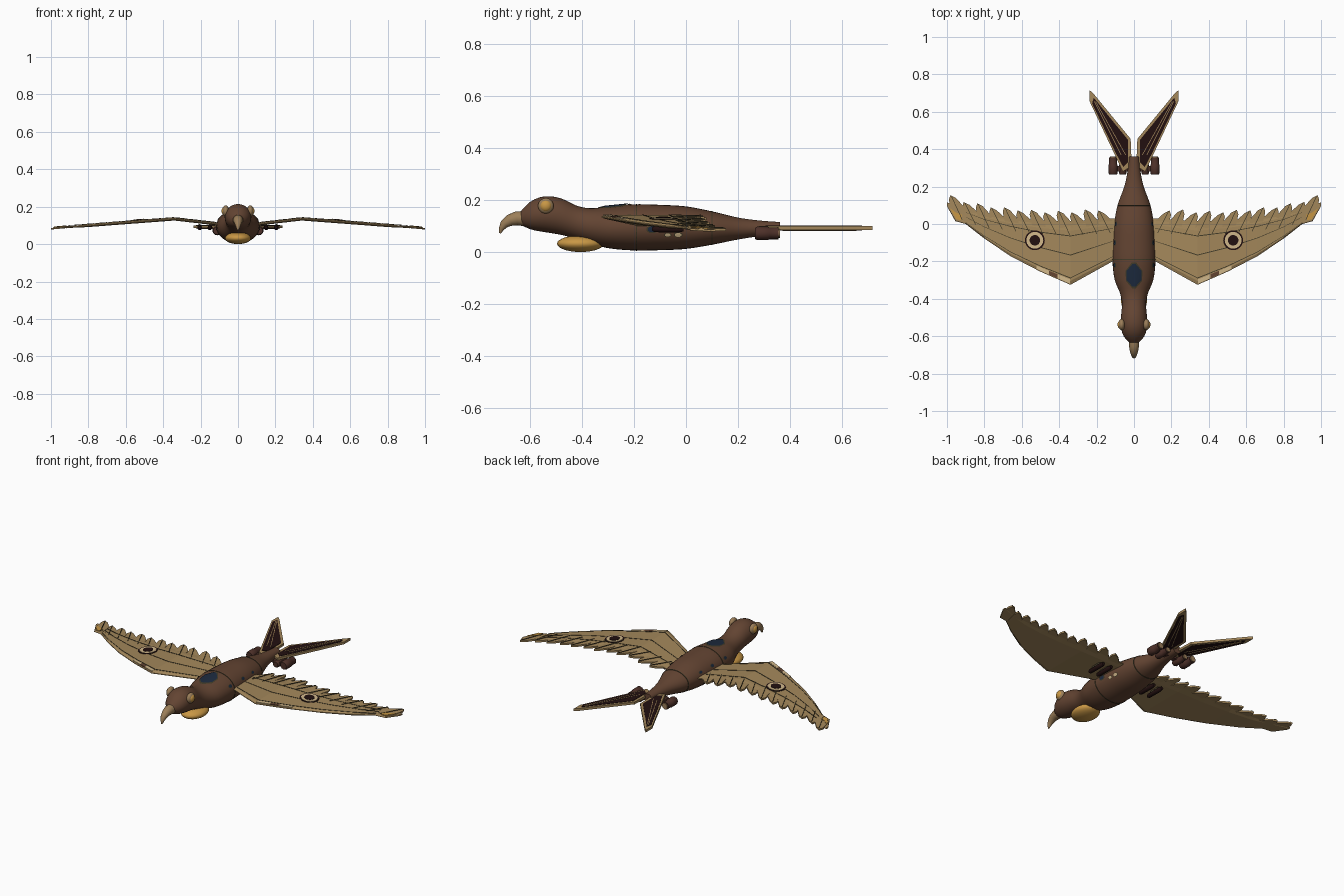
import bpy, bmesh, math
from mathutils import Vector

if "Cube" in bpy.data.objects:
    bpy.data.objects.remove(bpy.data.objects["Cube"])

def mat(name, r, g, b):
    m = bpy.data.materials.new(name)
    m.diffuse_color = (r, g, b, 1)
    m.use_nodes = True
    m.node_tree.nodes["Principled BSDF"].inputs["Base Color"].default_value = m.diffuse_color
    return m

BROWN = mat("body_brown", .125, .058, .032)
TAN = mat("wing_tan", .37, .245, .105)
MAROON = mat("dark_maroon", .016, .005, .005)
ORANGE = mat("orange", .58, .31, .06)
PALE = mat("pale_tan", .64, .48, .26)
NAVY = mat("glass_navy", .012, .023, .048)
LINE = mat("panel_line", .055, .045, .022)
POD = mat("pod_brown", .075, .03, .022)
HORN = mat("beak_horn", .33, .21, .10)

def finish(name, bm, m, smooth=False):
    bmesh.ops.recalc_face_normals(bm, faces=bm.faces)
    me = bpy.data.meshes.new(name)
    bm.to_mesh(me)
    bm.free()
    me.materials.append(m)
    ob = bpy.data.objects.new(name, me)
    bpy.context.collection.objects.link(ob)
    if smooth:
        bpy.ops.object.select_all(action='DESELECT')
        ob.select_set(True)
        bpy.context.view_layer.objects.active = ob
        bpy.ops.object.shade_smooth_by_angle(angle=math.radians(40))
    return ob

def loft(name, rings, m, smooth=False, closed=True, caps=True):
    bm = bmesh.new()
    vs = [[bm.verts.new(p) for p in r] for r in rings]
    n = len(vs[0])
    for a, b in zip(vs, vs[1:]):
        for i in range(n if closed else n - 1):
            j = (i + 1) % n
            bm.faces.new((a[i], a[j], b[j], b[i]))
    if caps and closed:
        bm.faces.new(vs[0])
        bm.faces.new(vs[-1])
    return finish(name, bm, m, smooth)

def slab(name, top, thick, m):
    """Outline points extruded down by thick."""
    return loft(name, [top, [(x, y, z - thick) for x, y, z in top]], m)

def lathe_y(name, x, z, stations, m, sides=12):
    """Round part along y from (y, radius) stations."""
    return loft(name, [[(x + r * math.cos(k * math.tau / sides), y, z + r * math.sin(k * math.tau / sides))
                        for k in range(sides)] for y, r in stations], m, True)

def ellipsoid(name, c, r, m):
    bm = bmesh.new()
    bmesh.ops.create_uvsphere(bm, u_segments=24, v_segments=14, radius=1)
    for v in bm.verts:
        v.co = Vector([c[i] + v.co[i] * r[i] for i in range(3)])
    return finish(name, bm, m, True)

def lerp(table, t):
    for a, b in zip(table, table[1:]):
        if t <= b[0]:
            break
    k = (t - a[0]) / (b[0] - a[0])
    return [p + (q - p) * k for p, q in zip(a[1:], b[1:])]

# Body: stations of y, bottom z, top z, half width
BODY = [(-.64, .11, .15, .018), (-.62, .097, .172, .04), (-.59, .085, .198, .06), (-.54, .076, .214, .071),
        (-.48, .066, .206, .068), (-.42, .05, .178, .064), (-.37, .034, .168, .075), (-.3, .015, .174, .103),
        (-.2, .006, .183, .115), (-.1, .007, .181, .113), (0, .012, .175, .106), (.1, .028, .156, .088),
        (.2, .048, .132, .052), (.28, .06, .121, .035), (.36, .066, .115, .027)]

def body_at(y):
    i = max(j for j in range(len(BODY) - 1) if BODY[j][0] <= y + 1e-9 or j == 0)
    p = [BODY[max(0, min(len(BODY) - 1, i + d))] for d in (-1, 0, 1, 2)]
    h = p[2][0] - p[1][0]
    t = (y - p[1][0]) / h
    out = []
    for c in (1, 2, 3):
        m0 = (p[2][c] - p[0][c]) / (p[2][0] - p[0][0]) * h
        m1 = (p[3][c] - p[1][c]) / (p[3][0] - p[1][0]) * h
        out.append((2*t**3 - 3*t*t + 1) * p[1][c] + (t**3 - 2*t*t + t) * m0
                   + (3*t*t - 2*t**3) * p[2][c] + (t**3 - t*t) * m1)
    return out

def skin(y, a, off=0):
    """Point on the body; angle a is measured from the top."""
    b, t, w = body_at(y)
    return ((w + off) * math.sin(a), y, (b + t) / 2 + ((t - b) / 2 + off) * math.cos(a))

loft("body", [[skin(-.64 + i * .02, k * math.tau / 32) for k in range(32)] for i in range(51)], BROWN, True)

def patch(name, rows, m, off=.003):
    """Thin skin plate: rows of y, first angle, last angle."""
    loft(name, [[skin(y, a + (b - a) * k / 8, off) for k in range(9)] for y, a, b in rows], m, True, False)

patch("canopy_frame", [(-.345, -.1, .1), (-.305, -.43, .43), (-.25, -.41, .41), (-.205, -.1, .1)], LINE, .002)
patch("canopy_glass", [(-.335, -.08, .08), (-.302, -.37, .37), (-.275, -.37, .37), (-.252, -.36, .36), (-.215, -.08, .08)], NAVY, .005)
for y in (-.19, .1):
    loft("body_seam", [[skin(y + d, k * math.tau / 32, o) for k in range(32)]
                       for d, o in ((-.003, -.001), (-.002, .0015), (.002, .0015), (.003, -.001))], LINE, caps=False)

# Beak: hooked, (y, z, rx, r, tilt)
BEAK = [(-.62, .128, .028, .029, 0), (-.65, .129, .027, .027, .15), (-.675, .122, .023, .023, .5),
        (-.697, .107, .017, .017, .9), (-.709, .088, .01, .01, 1.25), (-.714, .072, .003, .004, 1.4)]
loft("beak", [[(rx * math.cos(a), y + r * math.sin(a) * -math.sin(t), z + r * math.sin(a) * math.cos(t))
               for a in [k * math.tau / 16 for k in range(16)]] for y, z, rx, r, t in BEAK], HORN, True)
ellipsoid("throat_pouch", (0, -.405, .032), (.07, .09, .032), ORANGE)

# Wing: stations of x, leading y, trailing y, centre z
WING = [(.05, -.17, .03, .1), (.115, -.2, .03, .108), (.34, -.325, .015, .134), (.5, -.255, .02, .122),
        (.66, -.172, .035, .11), (.8, -.078, .055, .099), (.9, 0, .08, .091), (.955, .015, .105, .086), (1, .095, .115, .082)]
PROFILE = [(0, .002), (.06, .008), (.85, .008), (1, .003)]

def wing_pt(x, f, up=0, s=1):
    le, te, z = lerp(WING, x)
    return (s * x, le + (te - le) * f, z + up)

def on_wing(x, y, s, up):
    return (s * x, y, lerp(WING, x)[2] + up)

for s, side in ((1, "left"), (-1, "right")):
    rings = []
    for st in WING:
        k = 1 if st[0] < .9 else .5
        rings.append([wing_pt(st[0], f, h * k, s) for f, h in PROFILE]
                     + [wing_pt(st[0], f, -h * k, s) for f, h in reversed(PROFILE)])
    loft(side + "_wing", rings, TAN)

    # trailing feathers, leaning outward, with dark quill lines
    for i in range(12):
        x = .12 + i * .072
        yb = lerp(WING, x + .03)[1]
        tip = yb + (.055 if i % 2 else .045)
        out = [(x - .01, yb - .07), (x + .06, yb - .05), (x + .078, tip - .025), (x + .07, tip), (x + .04, tip - .015), (x - .005, yb - .01)]
        slab(side + "_feather", [on_wing(min(px, 1), py, s, .005 + .002 * (i % 2)) for px, py in out], .01, TAN)
        q = [(x + .005, yb - .075), (x + .009, yb - .075), (x + .066, tip - .006), (x + .062, tip - .006)]
        slab(side + "_quill", [on_wing(px, py, s, .0105) for px, py in q], .003, LINE)

    # panel lines following the wing shape
    for f in (.1, .46, .76):
        xs = [.115, .34, .5, .66, .8, .9]
        w = .011
        loft(side + "_panel_line", [[wing_pt(x, f, .0095, s), wing_pt(x, f + w * (1 + x), .0095, s),
                                     wing_pt(x, f + w * (1 + x), .007, s), wing_pt(x, f, .007, s)] for x in xs], LINE)
    # leading edge marks
    for a, b, m in ((.342, .41, PALE), (.41, .455, BROWN), (.455, .52, PALE)):
        slab(side + "_edge_mark", [wing_pt(x, f, .0095, s) for x, f in ((a, .015), (b, .015), (b, .085), (a, .085))], .004, m)
    # wing roundel
    for k, (r, m) in enumerate(((.053, MAROON), (.045, PALE), (.028, MAROON))):
        slab(side + "_roundel", [on_wing(.53 + r * math.cos(a), -.087 + r * math.sin(a), s, .010 + .002 * k)
                                 for a in [j * math.tau / 28 for j in range(28)]], .003, m)
    # orange tip mark
    slab(side + "_tip_mark", [on_wing(x, y, s, .0095) for x, y in ((.925, .02), (.95, .025), (.985, .085), (.95, .06), (.92, .05))], .004, ORANGE)

    # eye: rim, iris
    ellipsoid(side + "_eye_rim", (s * .066, -.538, .177), (.018, .03, .03), HORN)
    ellipsoid(side + "_eye", (s * .071, -.538, .177), (.017, .023, .023), ORANGE)

    # portholes, rivet plates and small flank marks
    for y, a, r, m in ((-.13, 1.65, .016, NAVY), (-.22, 1.1, .011, NAVY), (-.1, 1.1, .011, NAVY), (0, 1.1, .01, NAVY),
                       (-.07, 1.9, .01, PALE), (-.03, 1.9, .012, PALE)):
        for off, rr, mm in ((.002, r * 1.35, LINE), (.004, r, m)):
            patch(side + "_porthole", [(y + rr * c, s * (a - 8 * rr * d), s * (a + 8 * rr * d))
                                       for c, d in ((-1, .4), (-.5, .9), (.5, .9), (1, .4))], mm, off)

    # pods under the wing root
    for x in (.15, .205):
        lathe_y(side + "_wing_pod", s * x, .088, [(-.13, .006), (-.12, .012), (-.03, .013), (-.01, .009)], MAROON)
        slab(side + "_pod_mount", [(s * px, py, .108) for px, py in ((x - .005, -.1), (x + .005, -.1), (x + .005, -.04), (x - .005, -.04))], .015, LINE)

    # forked tail blade with dark panels and tan ribs
    blade = [(.012, .31), (.06, .28), (.1, .365), (.237, .655), (.237, .715), (.215, .695), (.018, .455)]
    slab(side + "_tail_blade", [(s * x, y, .099) for x, y in blade], .014, TAN)
    inner = [(.032, .33), (.058, .305), (.095, .375), (.224, .645), (.215, .675), (.032, .45)]
    slab(side + "_tail_panel", [(s * x, y, .101) for x, y in inner], .018, MAROON)
    for dx in (0, .025):
        rib = [(.043 + dx, .37), (.047 + dx, .37), (.207 + dx / 4, .655), (.203 + dx / 4, .655)]
        slab(side + "_tail_rib", [(s * x, y, .1025) for x, y in rib], .021, TAN)

    # tail thruster pods
    for x, z, r in ((.112, .072, .025), (.06, .066, .02)):
        lathe_y(side + "_thruster", s * x, z, [(.265, r * .8), (.272, r), (.315, r), (.32, r * .88), (.355, r * .88)], POD)
        lathe_y(side + "_thruster_nozzle", s * x, z, [(.35, r * .65), (.36, r * .65)], HORN)
    slab(side + "_thruster_strut", [(s * x, y, .078) for x, y in ((.01, .28), (.11, .28), (.11, .31), (.01, .31))], .012, POD)
